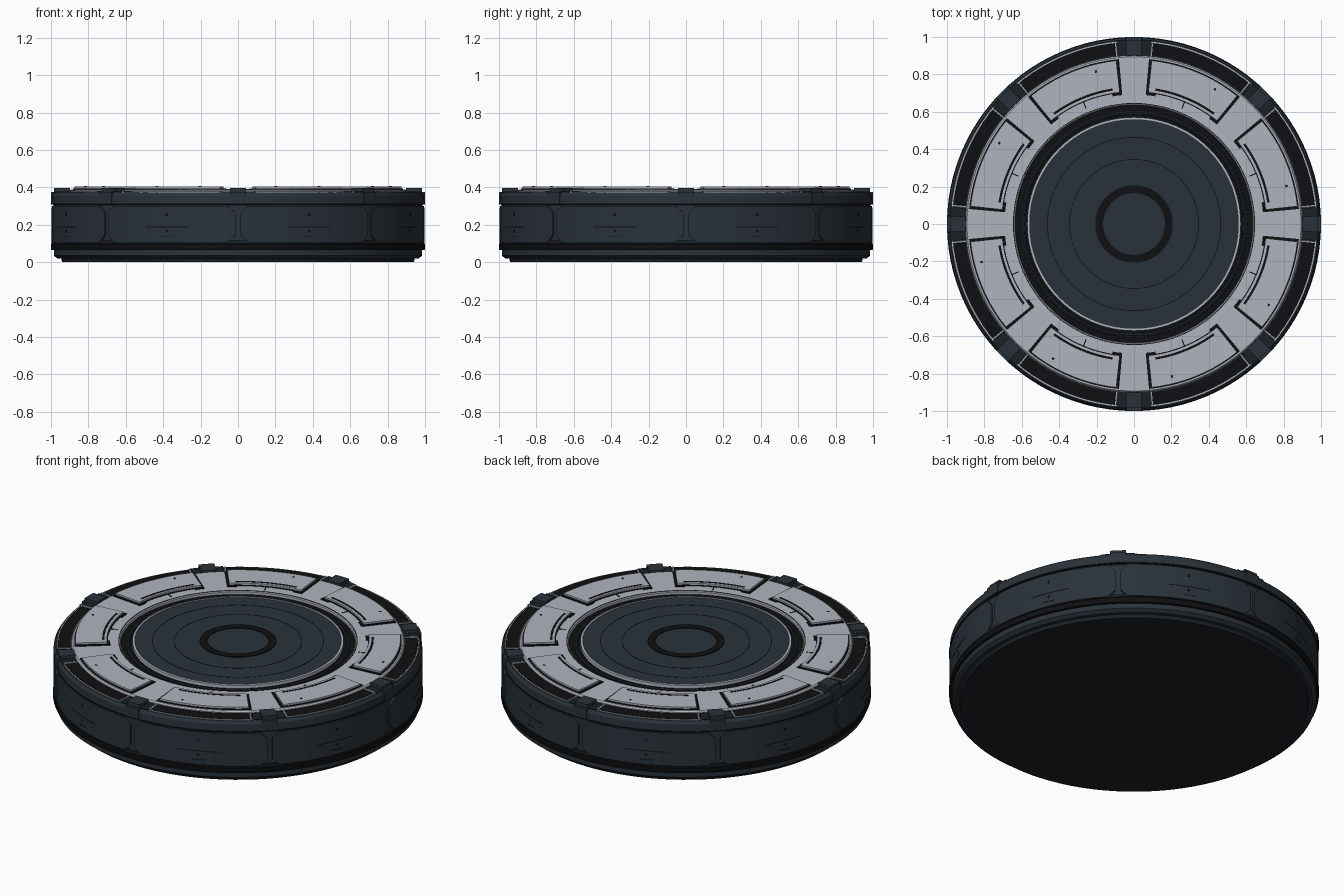
import bpy, bmesh
from math import sin, cos, pi, radians

if "Cube" in bpy.data.objects:
    bpy.data.objects.remove(bpy.data.objects["Cube"])


def material(name, rgb):
    m = bpy.data.materials.new(name)
    m.diffuse_color = (*rgb, 1)
    m.use_nodes = True
    m.node_tree.nodes["Principled BSDF"].inputs["Base Color"].default_value = m.diffuse_color
    return m


BLUE = material("blue_steel", (0.022, 0.031, 0.041))
LIGHT = material("light_plate", (0.43, 0.46, 0.52))
BLACK = material("black", (0.005, 0.005, 0.006))
DARK = material("dark_steel", (0.01, 0.014, 0.019))


def finish(name, bm, mat):
    bmesh.ops.remove_doubles(bm, verts=bm.verts, dist=1e-6)
    bmesh.ops.recalc_face_normals(bm, faces=bm.faces)
    me = bpy.data.meshes.new(name)
    bm.to_mesh(me)
    bm.free()
    ob = bpy.data.objects.new(name, me)
    bpy.context.collection.objects.link(ob)
    me.materials.append(mat)
    bpy.ops.object.select_all(action='DESELECT')
    ob.select_set(True)
    bpy.context.view_layer.objects.active = ob
    bpy.ops.object.shade_smooth_by_angle(angle=radians(30))
    return ob


def revolve(name, profile, mat, n=96):
    """Spin a closed (radius, z) profile round the z axis."""
    bm = bmesh.new()
    rings = [[bm.verts.new((r * cos(2 * pi * i / n), r * sin(2 * pi * i / n), z))
              for r, z in profile] for i in range(n)]
    k = len(profile)
    for i in range(n):
        a, b = rings[i], rings[(i + 1) % n]
        for j in range(k):
            bm.faces.new((a[j], b[j], b[(j + 1) % k], a[(j + 1) % k]))
    bmesh.ops.dissolve_degenerate(bm, dist=1e-6, edges=bm.edges)
    return finish(name, bm, mat)


def ring(name, r0, r1, z0, z1, mat):
    return revolve(name, [(r0, z0), (r1, z0), (r1, z1), (r0, z1)], mat)


def sectors(name, cols, d0, d1, mat, start=22.5, wall=False):
    """Eight curved plates from (angle, low, high) columns.
    Flat plates: low/high are radii, d0/d1 heights. Wall plates: the reverse."""
    bm = bmesh.new()
    for k in range(8):
        rows = []
        for ang, lo, hi in cols:
            a = radians(start + 45 * k + ang)
            row = []
            for u, d in ((lo, d0), (hi, d0), (hi, d1), (lo, d1)):
                r, z = (d, u) if wall else (u, d)
                row.append(bm.verts.new((r * cos(a), r * sin(a), z)))
            rows.append(row)
        for p, q in zip(rows, rows[1:]):
            for j in range(4):
                bm.faces.new((p[j], q[j], q[(j + 1) % 4], p[(j + 1) % 4]))
        bm.faces.new(rows[0])
        bm.faces.new(rows[-1])
    return finish(name, bm, mat)


def arc(a0, a1, lo, hi, n=10):
    return [(a0 + (a1 - a0) * i / n, lo, hi) for i in range(n + 1)]


# Main drum, foot and lower groove
revolve("foot", [(0, 0), (0.94, 0), (0.945, 0.02), (0, 0.02)], DARK)
revolve("drum_body", [(0, 0.02), (0.965, 0.02), (0.985, 0.035), (0.985, 0.065),
                      (0.975, 0.065), (0.975, 0.1), (0.986, 0.1), (0.986, 0.305),
                      (0.998, 0.315), (0.996, 0.355), (0.985, 0.372), (0.972, 0.372),
                      (0.972, 0.36), (0, 0.36)], BLUE)
revolve("lower_band", [(0.97, 0.066), (0.998, 0.066), (1.0, 0.07), (1.0, 0.095),
                       (0.996, 0.1), (0.97, 0.1)], BLACK)
ring("rim_line", 0.97, 0.9985, 0.309, 0.313, BLACK)
ring("rim_trim", 0.973, 0.979, 0.36, 0.376, LIGHT)

# Side wall panels with chamfered corners, and their fine markings
octagon = ([(-21.7, 0.145, 0.265), (-19.3, 0.106, 0.302)]
           + arc(-16, 16, 0.106, 0.302) + [(19.3, 0.106, 0.302), (21.7, 0.145, 0.265)])
sectors("wall_panels", octagon, 0.97, 0.997, BLUE, wall=True)
sectors("wall_slots", arc(-7, 7, 0.186, 0.19), 0.98, 0.998, BLACK, wall=True)
sectors("wall_short_slots", arc(-2, 2, 0.134, 0.138), 0.98, 0.998, BLACK, wall=True)
for i, z in enumerate((0.165, 0.255)):
    sectors(f"wall_bolts_{i}", arc(-0.4, 0.4, z - 0.007, z + 0.007, 2), 0.98, 0.998,
            BLACK, wall=True)
sectors("lower_tabs", arc(-3.6, 3.6, 0.1, 0.115, 4), 0.975, 0.998, DARK, 0, True)

# Outer black track with light end strips
sectors("outer_track", arc(-16.4, 16.4, 0.905, 0.972), 0.35, 0.377, BLACK)
for i, a in enumerate((-5.8, 5.8)):
    sectors(f"track_ends_{i}", arc(a - 0.25, a + 0.25, 0.895, 0.975, 2), 0.35, 0.381,
            LIGHT, 0)

# Clamps over the rim
sectors("clamp_sides", arc(-5.3, 5.3, 0.905, 0.985, 6), 0.35, 0.378, DARK, 0)
sectors("clamp_blocks", arc(-2.5, 2.5, 0.9, 0.985, 4), 0.35, 0.397, BLUE, 0)
sectors("clamp_hooks", arc(-2.5, 2.5, 0.315, 0.375, 4), 0.97, 1.0, BLUE, 0, True)

# Light deck ring
revolve("deck_ring", [(0.635, 0.35), (0.9, 0.35), (0.9, 0.383), (0.893, 0.39),
                      (0.64, 0.39), (0.635, 0.386)], LIGHT)
ring("deck_inner_line", 0.643, 0.647, 0.38, 0.3915, BLACK)
ring("deck_outer_line", 0.9, 0.905, 0.35, 0.379, BLUE)

# Raised deck panels with a dark surround and stepped inner edge
surround = (arc(-17.3, -13, 0.692, 0.885, 3) + arc(-12.9, 12.9, 0.704, 0.885)
            + arc(13, 17.3, 0.692, 0.885, 3))
sectors("panel_gaskets", surround, 0.38, 0.395, BLACK)
sectors("deck_panels", arc(-16.3, 16.3, 0.708, 0.879), 0.385, 0.405, LIGHT)
sectors("panel_grooves", arc(-13.5, 13.5, 0.722, 0.734), 0.39, 0.4062, BLACK)
sectors("panel_ticks", arc(-0.25, 0.25, 0.668, 0.705, 2), 0.38, 0.392, BLACK)
sectors("panel_bolts", arc(-8.9, -8.1, 0.834, 0.846, 2), 0.39, 0.4065, BLACK)

# Recessed moulding round the central pad
ring("moulding_base", 0.565, 0.637, 0.35, 0.372, BLACK)
revolve("moulding_bead", [(0.583, 0.36), (0.587, 0.378), (0.597, 0.38),
                          (0.605, 0.376), (0.608, 0.36)], DARK)
ring("pad_trim", 0.56, 0.571, 0.35, 0.391, LIGHT)

# Central pad, engraved circles and black hub ring
revolve("central_pad", [(0, 0.35), (0.561, 0.35), (0.561, 0.388), (0, 0.388)], BLUE)
for i, r in enumerate((0.345, 0.463)):
    ring(f"pad_circle_{i}", r - 0.002, r + 0.002, 0.38, 0.389, BLACK)
ring("hub_ring", 0.165, 0.207, 0.38, 0.392, BLACK)
